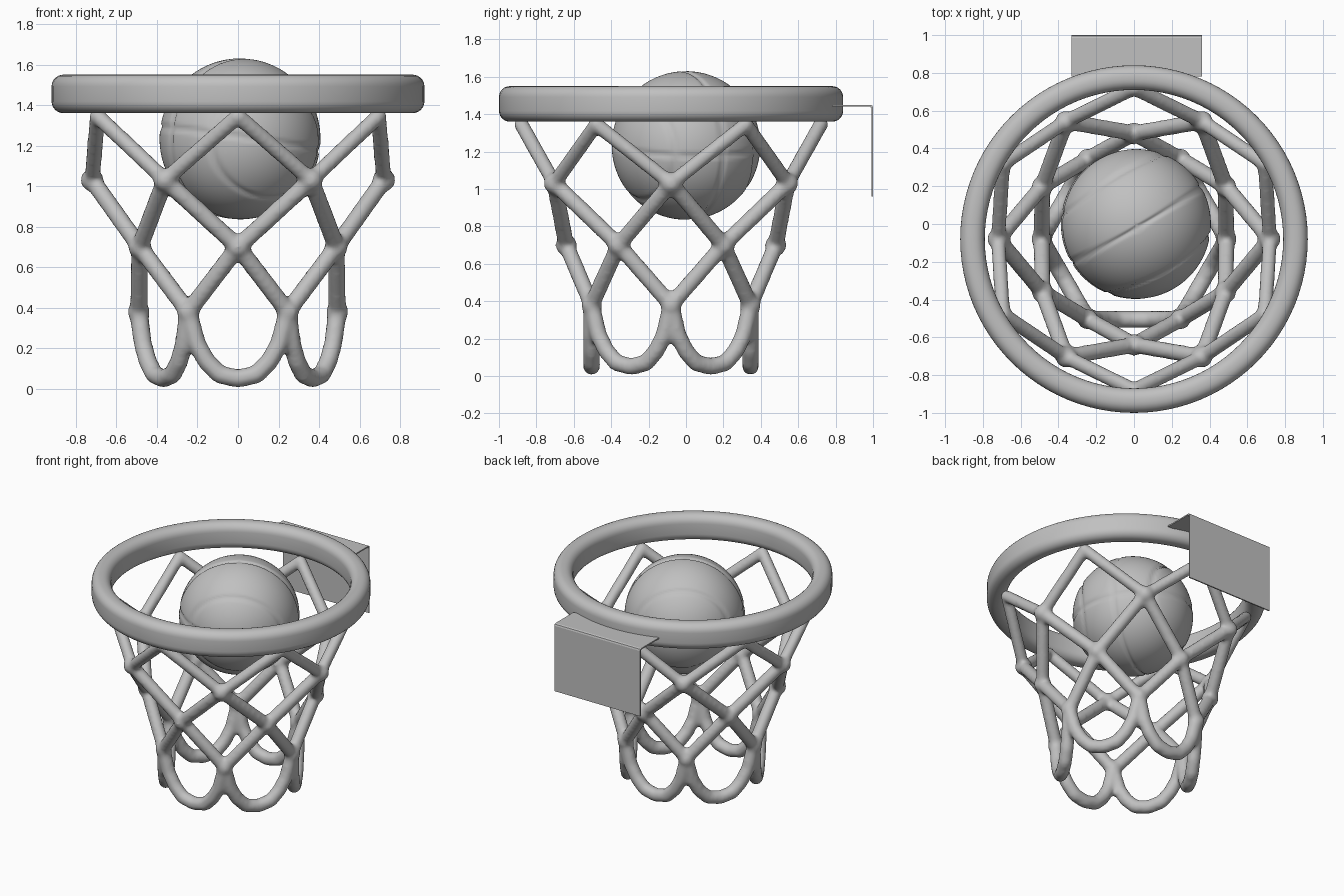
import bpy, bmesh, math
from mathutils import Vector, Matrix

if "Cube" in bpy.data.objects:
    bpy.data.objects.remove(bpy.data.objects["Cube"])

CY = -0.08  # hoop centre in y

grey = bpy.data.materials.new("plain grey")
grey.diffuse_color = (0.53, 0.53, 0.53, 1)
grey.use_nodes = True
grey.node_tree.nodes["Principled BSDF"].inputs["Base Color"].default_value = grey.diffuse_color


def finish(bm, name, smooth=True):
    bmesh.ops.recalc_face_normals(bm, faces=bm.faces)
    for f in bm.faces:
        f.smooth = smooth
    me = bpy.data.meshes.new(name)
    bm.to_mesh(me)
    bm.free()
    me.materials.append(grey)
    ob = bpy.data.objects.new(name, me)
    bpy.context.collection.objects.link(ob)
    return ob


def polar(r, deg, z):
    a = math.radians(deg)
    return Vector((r * math.cos(a), CY + r * math.sin(a), z))


# hoop rim: rounded rectangular section swept around a circle
def rounded_section(r0, r1, z0, z1, rad, steps=6):
    pts = []
    corners = [(r1 - rad, z1 - rad), (r0 + rad, z1 - rad),
               (r0 + rad, z0 + rad), (r1 - rad, z0 + rad)]
    for k, (cr, cz) in enumerate(corners):
        for i in range(steps + 1):
            a = math.pi / 2 * (k + i / steps)
            pts.append((cr + rad * math.cos(a), cz + rad * math.sin(a)))
    return pts


bm = bmesh.new()
section = rounded_section(0.79, 0.92, 1.36, 1.55, 0.058)
N = 96
rings = [[bm.verts.new(polar(r, 360 * i / N, z)) for r, z in section]
         for i in range(N)]
M = len(section)
for i in range(N):
    a, b = rings[i], rings[(i + 1) % N]
    for j in range(M):
        k = (j + 1) % M
        bm.faces.new((a[j], b[j], b[k], a[k]))
finish(bm, "hoop_rim")

# ball with pressed-in seams
bm = bmesh.new()
bmesh.ops.create_uvsphere(bm, u_segments=128, v_segments=80, radius=1)
n1 = Vector((-0.5, 0.86, 0.05)).normalized()
n2 = Vector((0.1, 0.1, 1)).normalized()
n2 = (n2 - n1 * n2.dot(n1)).normalized()
for v in bm.verts:
    a, b = v.co.dot(n1), v.co.dot(n2)
    d = min(abs(a), abs(b), abs(abs(a) - 0.62 - 0.2 * b * b))
    v.co *= 0.397 - 0.010 * math.exp(-(d / 0.028) ** 2)
    v.co += Vector((0.01, 0, 1.233))
finish(bm, "ball")

# net: crossing strands merged into one soft cord mesh
bm = bmesh.new()


def knot(p, r):
    bmesh.ops.create_icosphere(bm, subdivisions=2, radius=r,
                               matrix=Matrix.Translation(p))


def strand(p, q, r):
    d = q - p
    m = (Matrix.Translation((p + q) / 2)
         @ d.to_track_quat('Z', 'Y').to_matrix().to_4x4())
    bmesh.ops.create_cone(bm, cap_ends=True, segments=14, radius1=r,
                          radius2=r, depth=d.length, matrix=m)
    knot(q, r)


# rows of knots: radius, angle offset, height, knot size
rows = [(0.80, 30, 1.345, 0.042), (0.72, 0, 1.03, 0.060),
        (0.56, 30, 0.70, 0.060), (0.49, 0, 0.38, 0.058)]
for i in range(6):
    for r, off, z, size in rows:
        knot(polar(r, off + 60 * i, z), size)
    for k, (up, low) in enumerate(zip(rows, rows[1:])):
        top = polar(up[0], up[1] + 60 * i, up[2])
        for s in (-30, 30):
            strand(top, polar(low[0], up[1] + 60 * i + s, low[2]),
                   0.040 if k == 0 else 0.044)
    # hanging bottom loop
    mid = 30 + 60 * i
    for s in (-1, 1):
        path = [polar(0.425 / math.cos(math.radians(da)), mid + s * da, z)
                for da, z in ((30, 0.38), (25.5, 0.22), (20, 0.135),
                              (12, 0.07), (0, 0.05))]
        for p, q in zip(path, path[1:]):
            strand(p, q, 0.046)
net = finish(bm, "net")
mod = net.modifiers.new("merge", 'REMESH')
mod.mode = 'VOXEL'
mod.voxel_size = 0.014
mod.use_smooth_shade = True
mod = net.modifiers.new("soften", 'SMOOTH')
mod.factor = 0.5
mod.iterations = 7

# mounting bracket: thin bent plate
bm = bmesh.new()
t = 0.009
outer = [(0.78, 1.45), (0.985, 1.45), (0.996, 1.446), (1.0, 1.435), (1.0, 0.96)]
inner = [(1.0 - t, 0.96), (1.0 - t, 1.433), (0.983, 1.45 - t), (0.78, 1.45 - t)]
face = bm.faces.new([bm.verts.new((-0.33, y, z)) for y, z in outer + inner])
ext = bmesh.ops.extrude_face_region(bm, geom=[face])
bmesh.ops.translate(bm, vec=(0.69, 0, 0),
                    verts=[g for g in ext["geom"]
                           if isinstance(g, bmesh.types.BMVert)])
finish(bm, "mounting_bracket", smooth=False)
